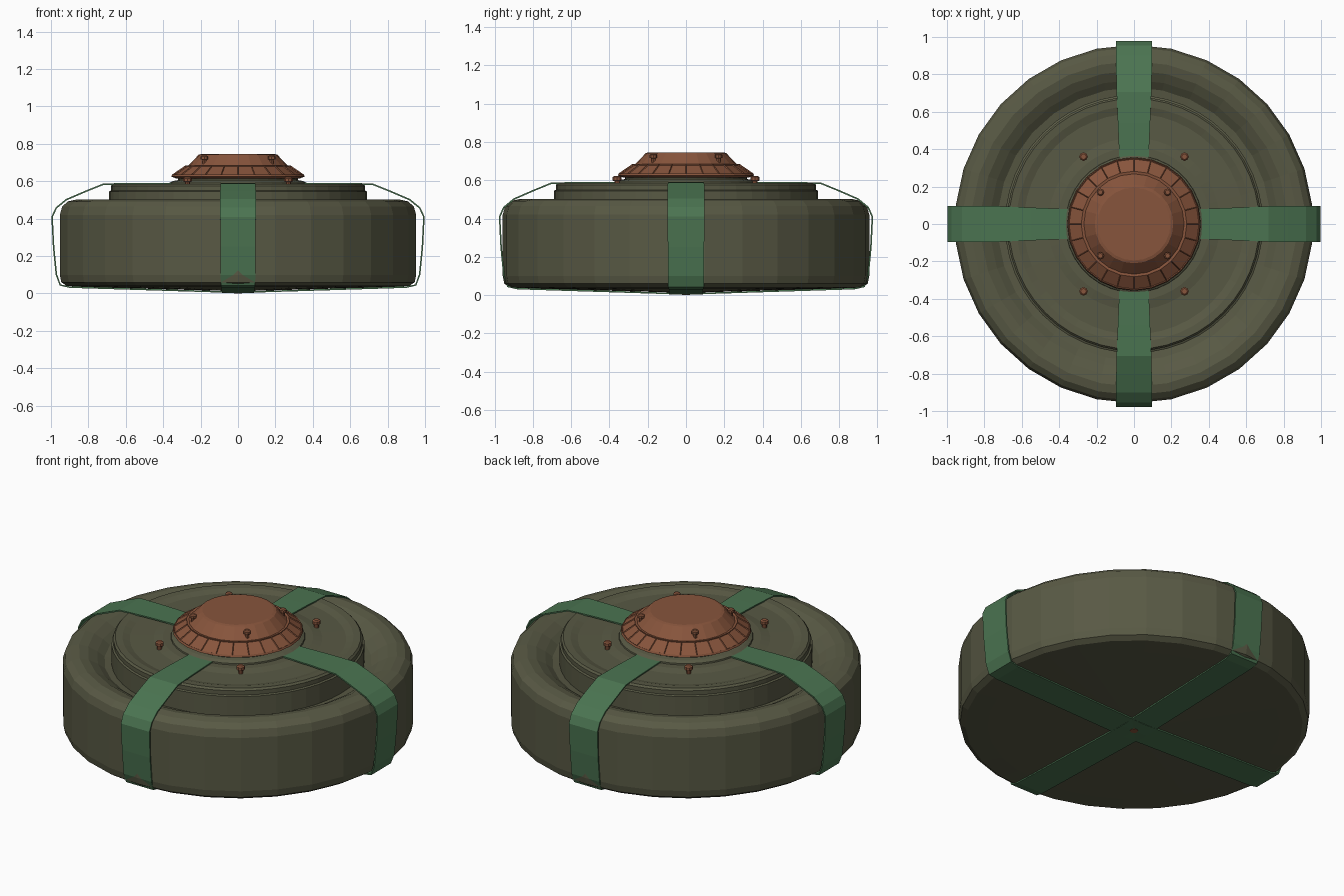
import bpy, bmesh, math
from mathutils import Matrix

if "Cube" in bpy.data.objects:
    bpy.data.objects.remove(bpy.data.objects["Cube"])


def material(name, rgb):
    m = bpy.data.materials.new(name)
    m.diffuse_color = (*rgb, 1)
    m.use_nodes = True
    m.node_tree.nodes["Principled BSDF"].inputs["Base Color"].default_value = m.diffuse_color
    return m


OLIVE = material("olive_drab", (0.098, 0.100, 0.058))
GREEN = material("strap_green", (0.070, 0.175, 0.082))
RUST = material("rust_red", (0.245, 0.090, 0.045))


def finish(bm, name, mat, recalc=True):
    if recalc:
        bmesh.ops.recalc_face_normals(bm, faces=bm.faces)
    me = bpy.data.meshes.new(name)
    bm.to_mesh(me)
    bm.free()
    me.materials.append(mat)
    ob = bpy.data.objects.new(name, me)
    bpy.context.collection.objects.link(ob)
    return ob


def lathe(profile, sides, start=math.pi / 2):
    """Revolve (radius, z) points about z; radius 0 closes to a point."""
    bm = bmesh.new()
    rings = []
    for r, z in profile:
        if r == 0:
            rings.append([bm.verts.new((0, 0, z))] * sides)
        else:
            angles = [start + math.tau * i / sides for i in range(sides)]
            rings.append([bm.verts.new((r * math.cos(a), r * math.sin(a), z)) for a in angles])
    for a, b in zip(rings, rings[1:]):
        for i in range(sides):
            j = (i + 1) % sides
            corners = list(dict.fromkeys((a[i], a[j], b[j], b[i])))
            bm.faces.new(corners)
    return bm


# Main casing: shallow domed base, straight wall, rounded rim dipping into a groove
casing = [(0, 0.012), (0.80, 0.034), (0.92, 0.040), (0.95, 0.06), (0.958, 0.10),
          (0.958, 0.42), (0.945, 0.465), (0.915, 0.492), (0.87, 0.502), (0.82, 0.492),
          (0.77, 0.465), (0.73, 0.435), (0.66, 0.425), (0, 0.425)]
finish(lathe(casing, 30), "casing", OLIVE)

# Raised pressure plate with a step, lip and shallow dished ring
plate = [(0, 0.41), (0.69, 0.41), (0.69, 0.545), (0.68, 0.55), (0.68, 0.575), (0.67, 0.586),
         (0.63, 0.584), (0.59, 0.572), (0.46, 0.574), (0.41, 0.584), (0, 0.584)]
finish(lathe(plate, 48), "pressure_plate", OLIVE)

# Collar below the fuse cap
collar = [(0, 0.57), (0.37, 0.57), (0.365, 0.592), (0.345, 0.602), (0.32, 0.606),
          (0.32, 0.63), (0, 0.63)]
finish(lathe(collar, 36), "fuse_collar", OLIVE)

# Fuse cap: flared skirt with recessed panels and a truncated dome
cap = [(0, 0.615), (0.33, 0.615), (0.357, 0.625), (0.352, 0.636), (0.282, 0.684),
       (0.268, 0.682), (0.21, 0.742), (0.195, 0.746), (0, 0.746)]
bm = lathe(cap, 24)
skirt = [f for f in bm.faces if 0.65 < f.calc_center_median().z < 0.67]
bmesh.ops.recalc_face_normals(bm, faces=bm.faces)
bmesh.ops.inset_individual(bm, faces=skirt, thickness=0.004, depth=-0.005)
finish(bm, "fuse_cap", RUST)


# Small bolts: neck plus bevelled head
def bolt(name, x, y, z, s=1.0):
    prof = [(0, -0.03), (0.013, -0.03), (0.013, 0.008), (0.023, 0.010),
            (0.023, 0.028), (0.015, 0.035), (0, 0.035)]
    bm = lathe([(r * s, h * s) for r, h in prof], 8)
    finish(bm, name, RUST).location = (x, y, z)


n = 0
for sx in (-1, 1):
    for sy in (-1, 1):
        n += 1
        bolt(f"plate_bolt_{n}", sx * 0.27, sy * 0.36, 0.588)
        bolt(f"cap_bolt_{n}", sx * 0.18, sy * 0.17, 0.708, 0.85)

# Base rivet where the straps cross
finish(lathe([(0, 0.0), (0.022, 0.0), (0.022, 0.02), (0, 0.02)], 10), "base_rivet", RUST)

# Straps: (distance from centre, z, half width), from under the cap round to the base
half = [(0.31, 0.592, 0.078), (0.55, 0.592, 0.088), (0.72, 0.588, 0.095), (0.82, 0.548, 0.097),
        (0.92, 0.505, 0.097), (0.975, 0.46, 0.097), (0.998, 0.41, 0.097), (0.99, 0.25, 0.095),
        (0.975, 0.10, 0.095), (0.953, 0.042, 0.093), (0.90, 0.030, 0.090)]
path = half + [(0, 0.002, 0.088)] + [(-r, z, w) for r, z, w in reversed(half)]
for name, turn, scale in (("side_strap", 0, 1.0), ("front_back_strap", math.pi / 2, 0.98)):
    bm = bmesh.new()
    rows = [[bm.verts.new((x, s * w, z)) for s in (-1, 1)] for x, z, w in path]
    for a, b in zip(rows, rows[1:]):
        bm.faces.new((a[0], b[0], b[1], a[1]))
    bm.transform(Matrix.Rotation(turn, 4, 'Z') @ Matrix.Diagonal((scale, scale, 1, 1)))
    strap = finish(bm, name, GREEN, recalc=False)
    mod = strap.modifiers.new("thickness", 'SOLIDIFY')
    mod.thickness = 0.008
    mod.offset = -1
